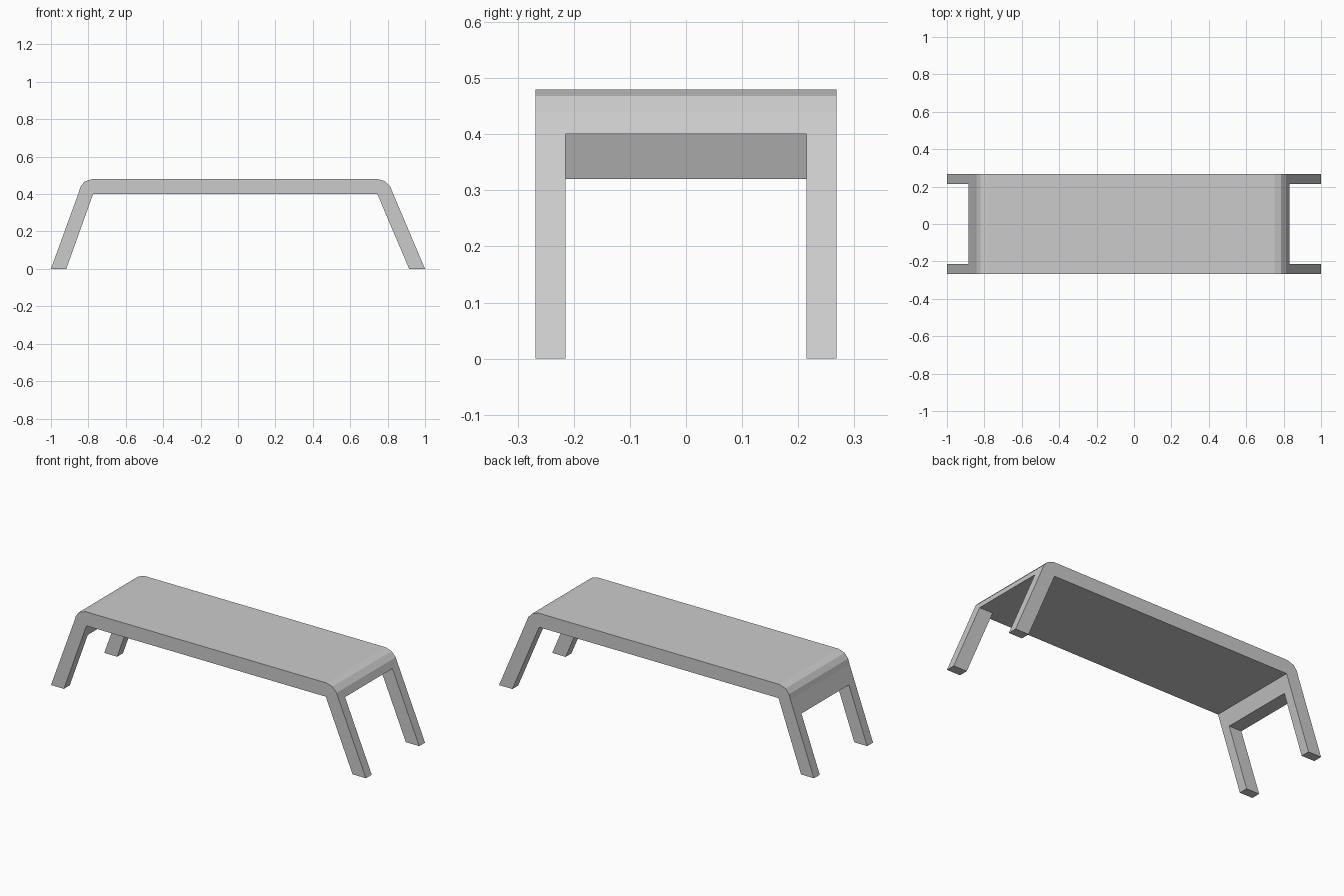
import bpy, bmesh

if "Cube" in bpy.data.objects:
    bpy.data.objects.remove(bpy.data.objects["Cube"])

HALF_W, LEG_IN = 0.268, 0.215


def extrude_profile(name, pts, half):
    """Prism from an (x, z) outline, extruded along y from -half to half."""
    bm = bmesh.new()
    face = bm.faces.new([bm.verts.new((x, -half, z)) for x, z in pts])
    ext = bmesh.ops.extrude_face_region(bm, geom=[face])
    verts = [v for v in ext["geom"] if isinstance(v, bmesh.types.BMVert)]
    bmesh.ops.translate(bm, verts=verts, vec=(0, 2 * half, 0))
    bmesh.ops.recalc_face_normals(bm, faces=bm.faces)
    mesh = bpy.data.meshes.new(name)
    bm.to_mesh(mesh)
    bm.free()
    obj = bpy.data.objects.new(name, mesh)
    bpy.context.collection.objects.link(obj)
    return obj


# Bench body: side silhouette with splayed legs and rounded shoulders
outline = [
    (-1.0, 0), (-0.851, 0.41), (-0.842, 0.44), (-0.82, 0.467), (-0.78, 0.48),
    (0.75, 0.48), (0.787, 0.468), (0.814, 0.44), (0.826, 0.41), (1.0, 0),
    (0.915, 0), (0.745, 0.40), (-0.775, 0.40), (-0.918, 0),
]
bench = extrude_profile("bench", outline, HALF_W)

# Openings between the legs: the left end keeps an apron, the right end does not
openings = {"left_opening": (-1.2, -0.6, 0.32), "right_opening": (0.6, 1.2, 0.40)}
for name, (x0, x1, top) in openings.items():
    cutter = extrude_profile(name, [(x0, -0.2), (x1, -0.2), (x1, top), (x0, top)], LEG_IN)
    cutter.hide_render = True
    cutter.hide_set(True)
    mod = bench.modifiers.new(name, 'BOOLEAN')
    mod.operation = 'DIFFERENCE'
    mod.solver = 'EXACT'
    mod.object = cutter
